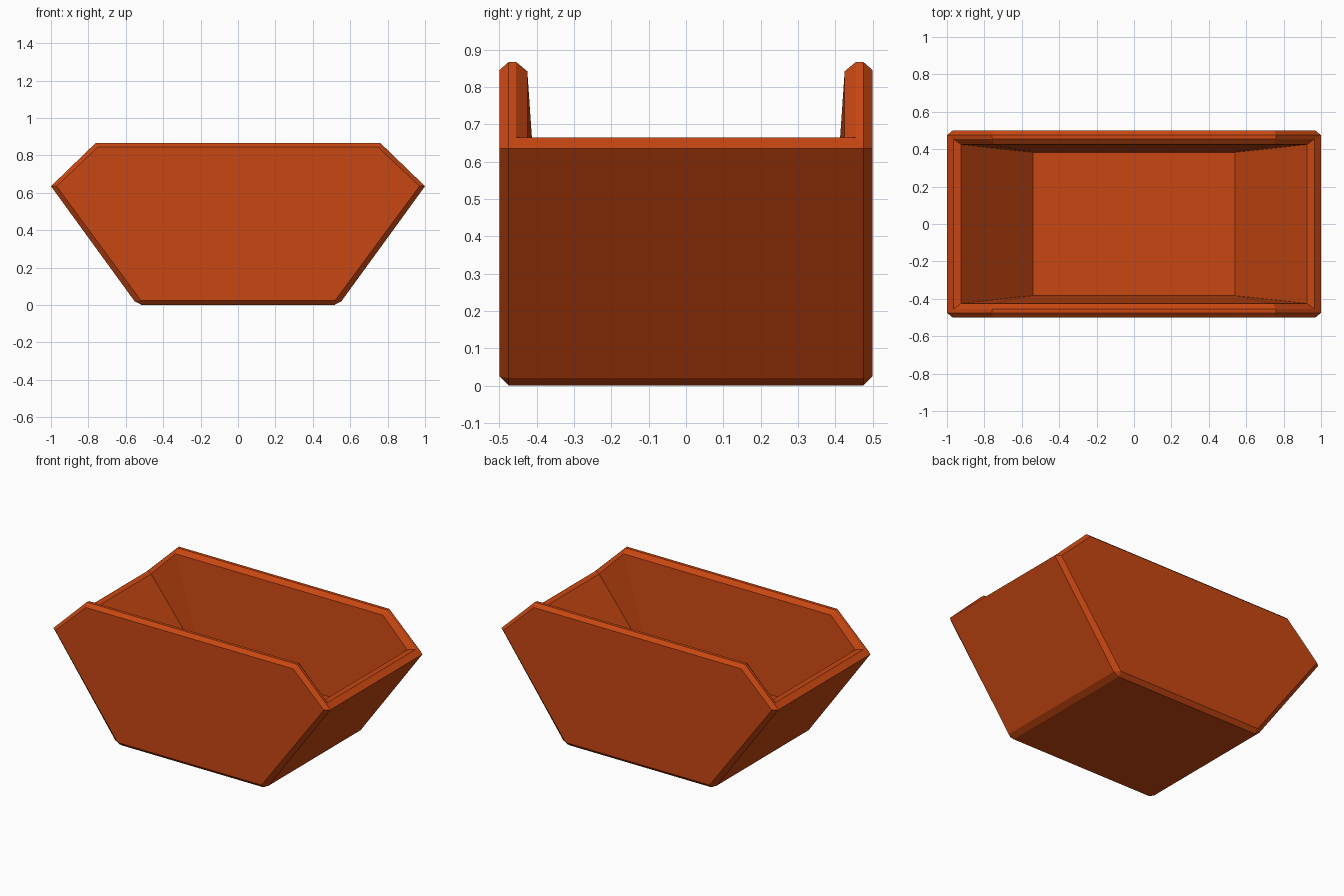
import bpy, bmesh, math

if "Cube" in bpy.data.objects:
    bpy.data.objects.remove(bpy.data.objects["Cube"])

# One corner quarter of the open skip: named points on the walls and rim
P = {
    # outer side panel, inset by the edge bevel
    "panel_low": (0.52, 0.5, 0.025), "panel_tip": (0.97, 0.5, 0.635), "panel_top": (0.748, 0.5, 0.845),
    # outer hull edge
    "base": (0.515, 0.475, 0.0), "foot": (0.553, 0.475, 0.02),
    "tip": (1.0, 0.475, 0.635), "crest": (0.76, 0.475, 0.867),
    # rim top and its inner bevel
    "rim_tip": (0.965, 0.455, 0.665), "rim_crest": (0.757, 0.455, 0.867),
    "lip_tip": (0.925, 0.425, 0.663), "lip_crest": (0.748, 0.425, 0.842),
    # inside floor corner
    "floor": (0.54, 0.383, 0.23),
}
for name, (x, y, z) in list(P.items()):
    P[name + "_x0"] = (0, y, z)      # same point on the lengthwise middle
    P[name + "_y0"] = (x, 0, z)      # same point on the crosswise middle
    P[name + "_c"] = (0, 0, z)       # centre point

FACES = [
    # side panel and its bevels
    "panel_low_x0 panel_low panel_tip panel_top panel_top_x0",
    "panel_low_x0 base_x0 base panel_low",
    "panel_low base foot",
    "panel_low foot tip panel_tip",
    "panel_tip tip crest panel_top",
    "panel_top crest crest_x0 panel_top_x0",
    # underside and sloping end
    "base_c base_y0 base base_x0",
    "base_y0 foot_y0 foot base",
    "foot_y0 tip_y0 tip foot",
    # rim
    "tip_y0 rim_tip_y0 rim_tip tip",
    "tip rim_tip rim_crest crest",
    "crest rim_crest rim_crest_x0 crest_x0",
    "rim_tip_y0 lip_tip_y0 lip_tip rim_tip",
    "rim_tip lip_tip lip_crest rim_crest",
    "rim_crest lip_crest lip_crest_x0 rim_crest_x0",
    # inside walls and floor
    "lip_tip_y0 floor_y0 floor lip_tip",
    "lip_tip floor lip_crest",
    "lip_crest floor floor_x0 lip_crest_x0",
    "floor_y0 floor_c floor_x0 floor",
]

bm = bmesh.new()
verts = {}
for row in FACES:
    names = row.split()
    for n in names:
        if n not in verts:
            verts[n] = bm.verts.new(P[n])
    bm.faces.new([verts[n] for n in names])

# Mirror the quarter to all four corners
for axis in "XY":
    bmesh.ops.mirror(bm, geom=bm.verts[:] + bm.edges[:] + bm.faces[:], axis=axis, merge_dist=0.0001)
bmesh.ops.remove_doubles(bm, verts=bm.verts[:], dist=0.0001)
bmesh.ops.recalc_face_normals(bm, faces=bm.faces[:])
bmesh.ops.dissolve_limit(bm, angle_limit=math.radians(0.5), verts=bm.verts[:], edges=bm.edges[:])

mesh = bpy.data.meshes.new("skip_body")
bm.to_mesh(mesh)
bm.free()

paint = bpy.data.materials.new("rust_orange")
paint.diffuse_color = (0.58, 0.063, 0.006, 1)
paint.use_nodes = True
paint.node_tree.nodes["Principled BSDF"].inputs["Base Color"].default_value = paint.diffuse_color
mesh.materials.append(paint)
body = bpy.data.objects.new("skip_body", mesh)
bpy.context.collection.objects.link(body)
